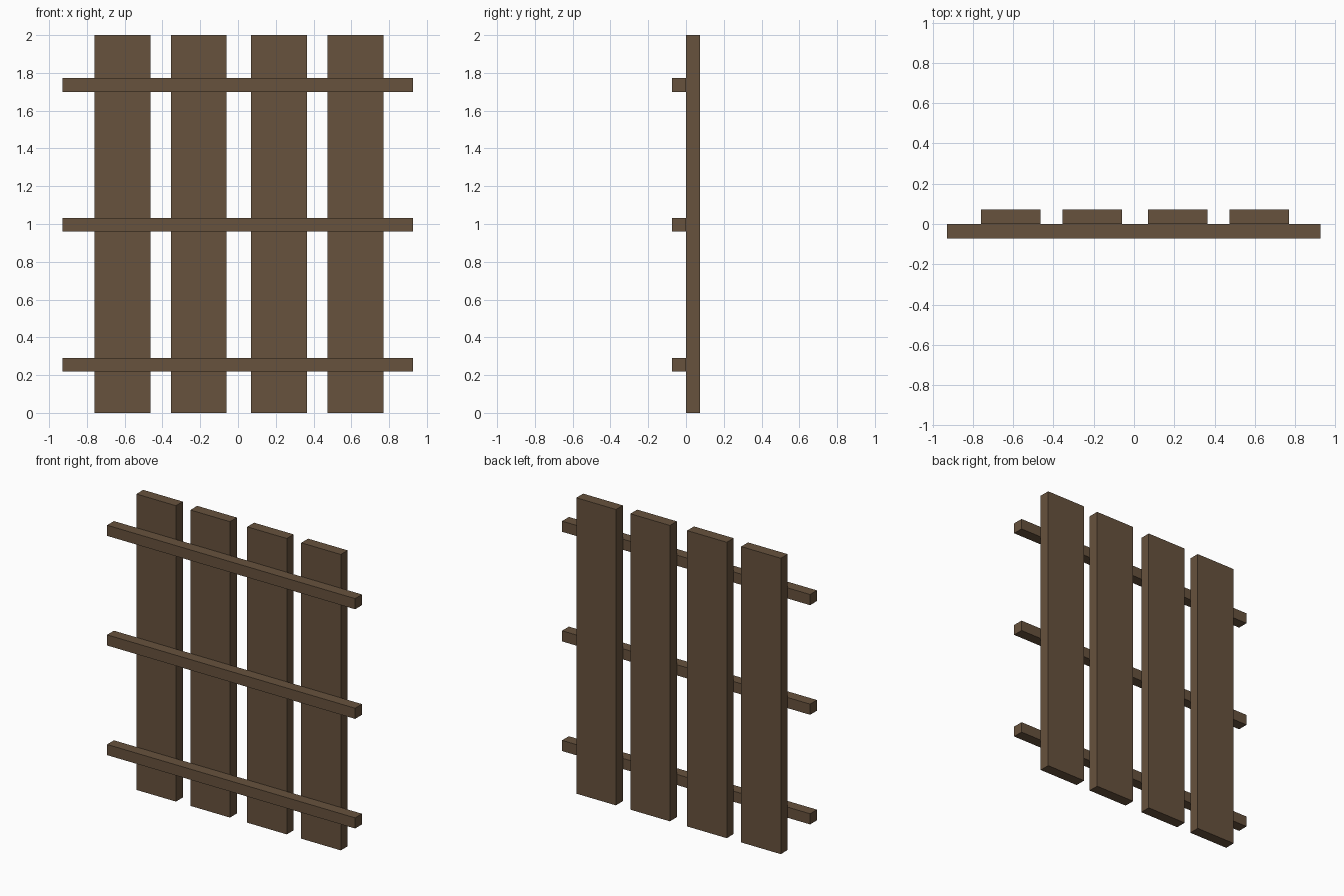
import bpy

if "Cube" in bpy.data.objects:
    bpy.data.objects.remove(bpy.data.objects["Cube"])

wood = bpy.data.materials.new("brown_wood")
wood.diffuse_color = (0.136, 0.084, 0.047, 1.0)
wood.use_nodes = True
wood.node_tree.nodes["Principled BSDF"].inputs["Base Color"].default_value = wood.diffuse_color


def board(name, x0, x1, y0, y1, z0, z1):
    """Axis-aligned wooden board given by its extents."""
    bpy.ops.mesh.primitive_cube_add(
        size=1, location=((x0 + x1) / 2, (y0 + y1) / 2, (z0 + z1) / 2))
    obj = bpy.context.object
    obj.name = name
    obj.scale = (x1 - x0, y1 - y0, z1 - z0)
    bpy.ops.object.transform_apply(location=False, rotation=False, scale=True)
    obj.data.materials.append(wood)


THICK = 0.073

# Upright planks at the back, slightly uneven spacing
for i, x in enumerate((-0.612, -0.208, 0.217, 0.621)):
    board(f"plank_{i + 1}", x - 0.148, x + 0.148, 0, THICK, 0, 2)

# Horizontal rails across the front
for i, z in enumerate((0.254, 0.995, 1.736)):
    board(f"rail_{i + 1}", -0.928, 0.927, -THICK, 0, z - 0.036, z + 0.036)
